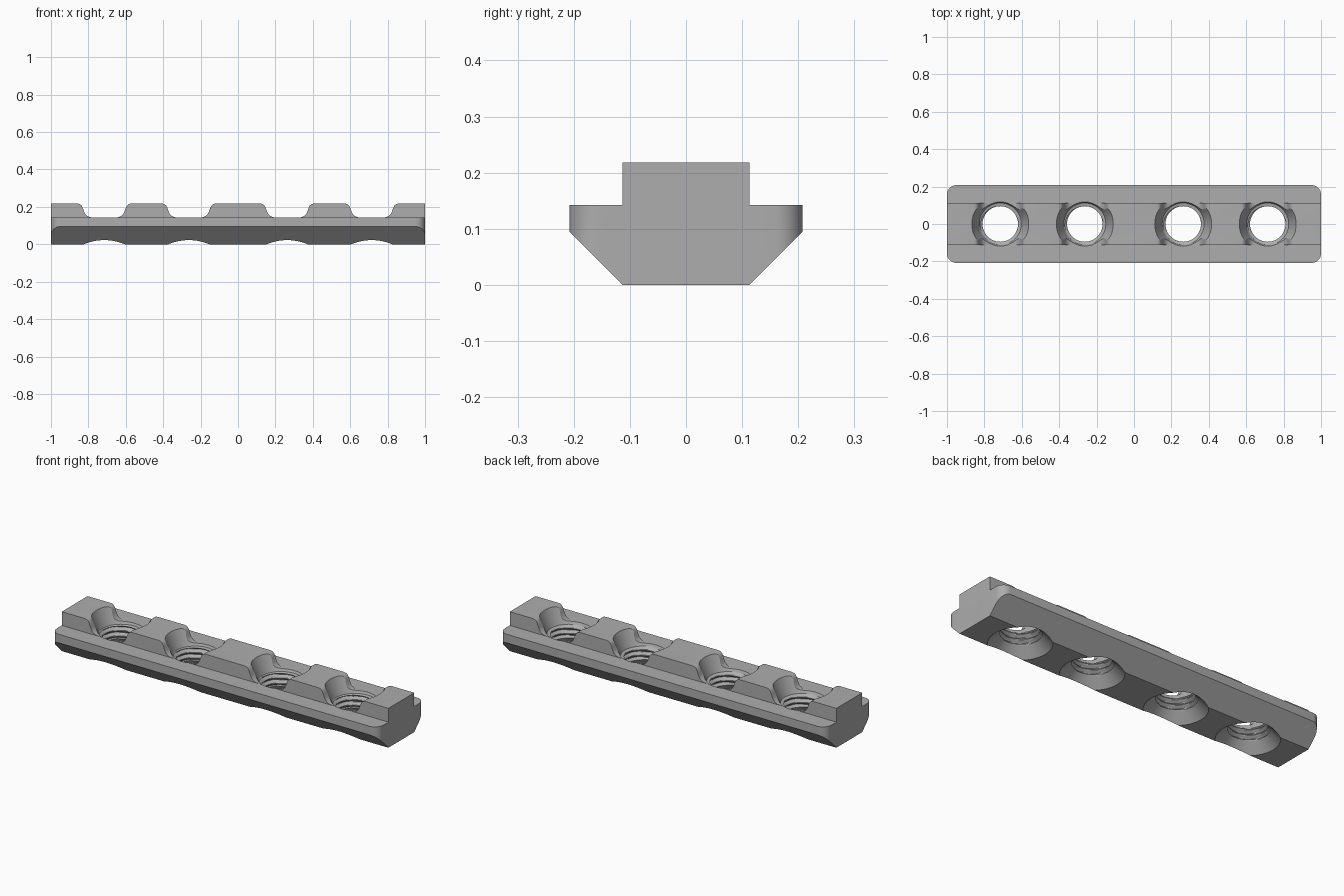
import bpy, bmesh, math

cube = bpy.data.objects.get("Cube")
if cube:
    bpy.data.objects.remove(cube, do_unlink=True)

steel = bpy.data.materials.new("steel grey")
steel.use_nodes = True
GREY = (0.42, 0.42, 0.42, 1)
steel.diffuse_color = GREY
steel.node_tree.nodes["Principled BSDF"].inputs["Base Color"].default_value = GREY


def make_object(name, bm):
    bmesh.ops.recalc_face_normals(bm, faces=bm.faces)
    mesh = bpy.data.meshes.new(name)
    bm.to_mesh(mesh)
    bm.free()
    mesh.materials.append(steel)
    obj = bpy.data.objects.new(name, mesh)
    bpy.context.collection.objects.link(obj)
    return obj


def prism(name, points, direction):
    """Extrude a closed outline of 3D points along a direction."""
    bm = bmesh.new()
    face = bm.faces.new([bm.verts.new(p) for p in points])
    result = bmesh.ops.extrude_face_region(bm, geom=[face])
    moved = [v for v in result["geom"] if isinstance(v, bmesh.types.BMVert)]
    bmesh.ops.translate(bm, verts=moved, vec=direction)
    return make_object(name, bm)


def mirrored(half):
    """Complete an outline by reflecting its first coordinate."""
    return half + [(-a, b) for a, b in reversed(half)]


def boolean(target, cutter, operation):
    mod = target.modifiers.new(cutter.name, "BOOLEAN")
    mod.object = cutter
    mod.operation = operation
    mod.solver = "EXACT"
    bpy.context.view_layer.objects.active = target
    bpy.ops.object.modifier_apply(modifier=mod.name)
    bpy.data.objects.remove(cutter, do_unlink=True)


# T-shaped bar with a bevelled underside
STEM, FLANGE, FLOOR, TOP = 0.113, 0.208, 0.142, 0.218
section = mirrored([(STEM, 0), (FLANGE, 0.095), (FLANGE, FLOOR), (STEM, FLOOR), (STEM, TOP)])
bar = prism("threaded_bar", [(-1, y, z) for y, z in section], (2, 0, 0))

# Rounded plan corners
RADIUS = 0.05
plan = []
for corner, (sx, sy) in enumerate([(1, 1), (-1, 1), (-1, -1), (1, -1)]):
    for step in range(9):
        a = (corner + step / 8) * math.pi / 2
        plan.append((sx * (1 - RADIUS) + RADIUS * math.cos(a),
                     sy * (FLANGE - RADIUS) + RADIUS * math.sin(a), -0.1))
boolean(bar, prism("plan_cutter", plan, (0, 0, 0.5)), "INTERSECT")

# Curved valley between the raised blocks
valley = mirrored([(0.055, FLOOR + 0.0005), (0.078, 0.145), (0.092, 0.152), (0.102, 0.163),
                   (0.108, 0.176), (0.115, 0.195), (0.121, 0.207), (0.13, 0.215),
                   (0.143, TOP), (0.143, 0.3)])


# Hole surface: helical thread joined to a cone at each end
def hole_radius(z, angle):
    turn = (z / 0.03 - angle / math.tau) % 1
    thread = 0.095 + 0.018 * (1 - min(1, abs(2 * turn - 1) * 1.25))
    bottom_cone = 0.158 - z
    top_cone = 0.118 + 0.45 * (z - FLOOR) if z > 0.128 else 0
    return max(thread, bottom_cone, top_cone)


def hole_cutter(x):
    bm = bmesh.new()
    segments, rows, low, high = 48, 66, -0.012, 0.24
    rings = []
    for row in range(rows + 1):
        z = low + (high - low) * row / rows
        ring = []
        for s in range(segments):
            a = math.tau * s / segments
            r = hole_radius(z, a)
            ring.append(bm.verts.new((x + r * math.cos(a), r * math.sin(a), z)))
        rings.append(ring)
    for lower, upper in zip(rings, rings[1:]):
        for s in range(segments):
            n = (s + 1) % segments
            bm.faces.new((lower[s], lower[n], upper[n], upper[s]))
    bm.faces.new(rings[0])
    bm.faces.new(rings[-1])
    return make_object("hole_cutter", bm)


for x in (-0.715, -0.263, 0.263, 0.715):
    outline = [(x + a, -0.3, z) for a, z in valley]
    boolean(bar, prism("valley_cutter", outline, (0, 0.6, 0)), "DIFFERENCE")
    boolean(bar, hole_cutter(x), "DIFFERENCE")

bpy.ops.object.select_all(action="DESELECT")
bar.select_set(True)
bpy.context.view_layer.objects.active = bar
bpy.ops.object.shade_smooth_by_angle(angle=math.radians(30))
